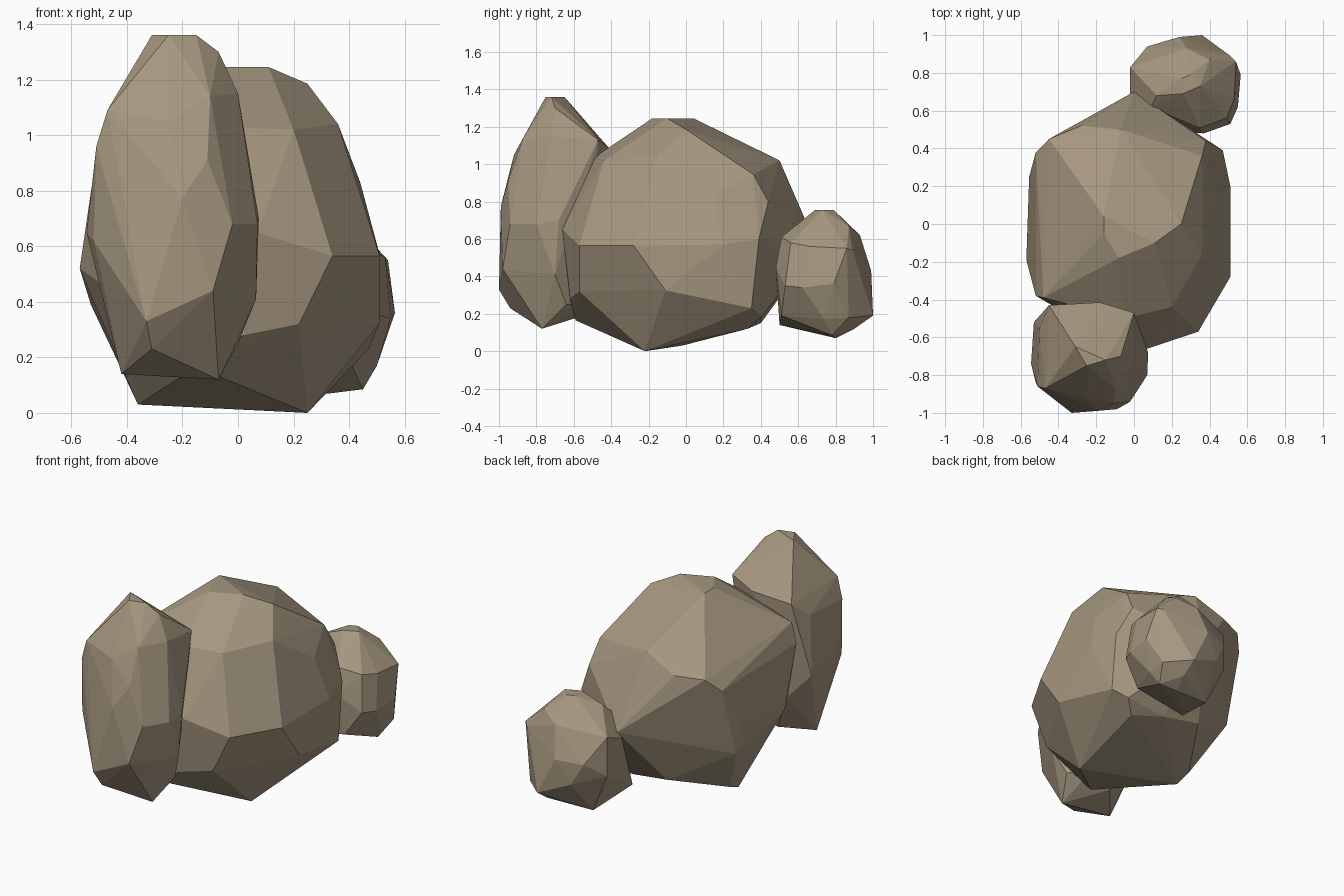
import bpy, bmesh, math

stone = bpy.data.materials.new("tan stone")
stone.diffuse_color = (0.38, 0.31, 0.215, 1)


def boulder(name, corners):
    """Flat-faced rock: the convex hull of a few corner points."""
    bm = bmesh.new()
    for c in corners:
        bm.verts.new(c)
    hull = bmesh.ops.convex_hull(bm, input=bm.verts[:])
    loose = {e for e in hull["geom_interior"] + hull["geom_unused"]
             if isinstance(e, bmesh.types.BMVert)}
    bmesh.ops.delete(bm, geom=list(loose), context='VERTS')
    # merge nearly flat neighbours into larger facets
    bmesh.ops.dissolve_limit(bm, angle_limit=math.radians(4),
                             verts=bm.verts[:], edges=bm.edges[:])
    bmesh.ops.recalc_face_normals(bm, faces=bm.faces[:])
    mesh = bpy.data.meshes.new(name)
    bm.to_mesh(mesh)
    bm.free()
    mesh.materials.append(stone)
    obj = bpy.data.objects.new(name, mesh)
    bpy.context.collection.objects.link(obj)
    return obj


# Large middle boulder: crown, shoulders, waist, underside
boulder("large_boulder", [
    (-.16, .04, 1.245), (-.16, -.05, 1.245), (-.08, -.18, 1.245),
    (.11, -.10, 1.245), (.25, 0, 1.185),
    (.36, -.16, 1.04), (.20, -.44, 1.02), (-.05, -.50, 1.03),
    (.36, .36, .945), (-.07, .50, 1.02), (-.28, .52, .93),
    (-.45, .45, .92), (-.52, .38, .84), (-.48, -.39, .98), (-.52, -.38, .86),
    (.38, .44, .80), (.44, .15, .83), (.18, -.53, .80), (.07, -.66, .65),
    (0, .70, .56), (.47, .39, .60), (.51, .20, .57), (.51, -.28, .565),
    (.34, -.57, .565), (-.555, .25, .62), (-.53, .25, .39), (-.57, -.19, .52),
    (.51, -.11, .325), (.22, -.57, .32), (.02, -.62, .28), (-.40, -.45, .40),
    (-.15, -.59, .165), (.47, .35, .23), (.38, .40, .18), (.10, .40, .15),
    (-.16, .42, .19), (.30, .33, .12), (-.37, .08, .07), (-.36, -.02, .03),
    (.25, -.22, .0),
])

# Tall slim boulder at the front left
boulder("tall_boulder", [
    (-.25, -.75, 1.36), (-.15, -.72, 1.36), (-.31, -.65, 1.36),
    (-.07, -.70, 1.30), (-.15, -.56, 1.22),
    (-.47, -.87, 1.09), (-.25, -.92, 1.05), (-.10, -.87, 1.14),
    (0, -.47, 1.13), (0, -.72, 1.15), (-.18, -.415, 1.09), (-.45, -.43, 1.07),
    (-.51, -.86, .96), (-.50, -.55, .97), (-.11, -.95, .91),
    (-.20, -.99, .775), (-.02, -.94, .68), (.07, -.80, .68), (.075, -.68, .70),
    (-.545, -.74, .65), (-.53, -.52, .60), (-.52, -.84, .62),
    (-.09, -.98, .44), (-.29, -1.0, .43), (-.33, -1.0, .33), (.065, -.70, .41),
    (-.31, -.94, .23), (-.42, -.73, .14), (-.07, -.77, .12), (0, -.64, .25),
    (-.27, -.55, .19), (-.10, -.52, .25), (-.40, -.45, .45),
])

# Small boulder at the back right
boulder("small_boulder", [
    (.25, .77, .755), (.30, .79, .755), (.35, .73, .755), (.26, .69, .755),
    (.12, .68, .70), (.09, .77, .66), (.40, .87, .67), (.28, .93, .62),
    (.51, .89, .54), (.54, .86, .55), (.53, .66, .56), (.49, .56, .58),
    (.35, .51, .61), (.09, .62, .64), (.37, .48, .45), (.51, .53, .35),
    (-.02, .83, .58), (-.02, .68, .52), (.07, .94, .42), (.24, .99, .43),
    (.565, .79, .36), (.55, .62, .34), (-.02, .83, .33), (-.01, .60, .30),
    (.36, 1.0, .19), (.15, .96, .28), (.50, .74, .17), (.50, .87, .18),
    (.45, .78, .085), (.36, .90, .12), (.33, .80, .07), (.10, .80, .07),
    (.03, .50, .14), (.40, .51, .19), (.33, .62, .13),
])
